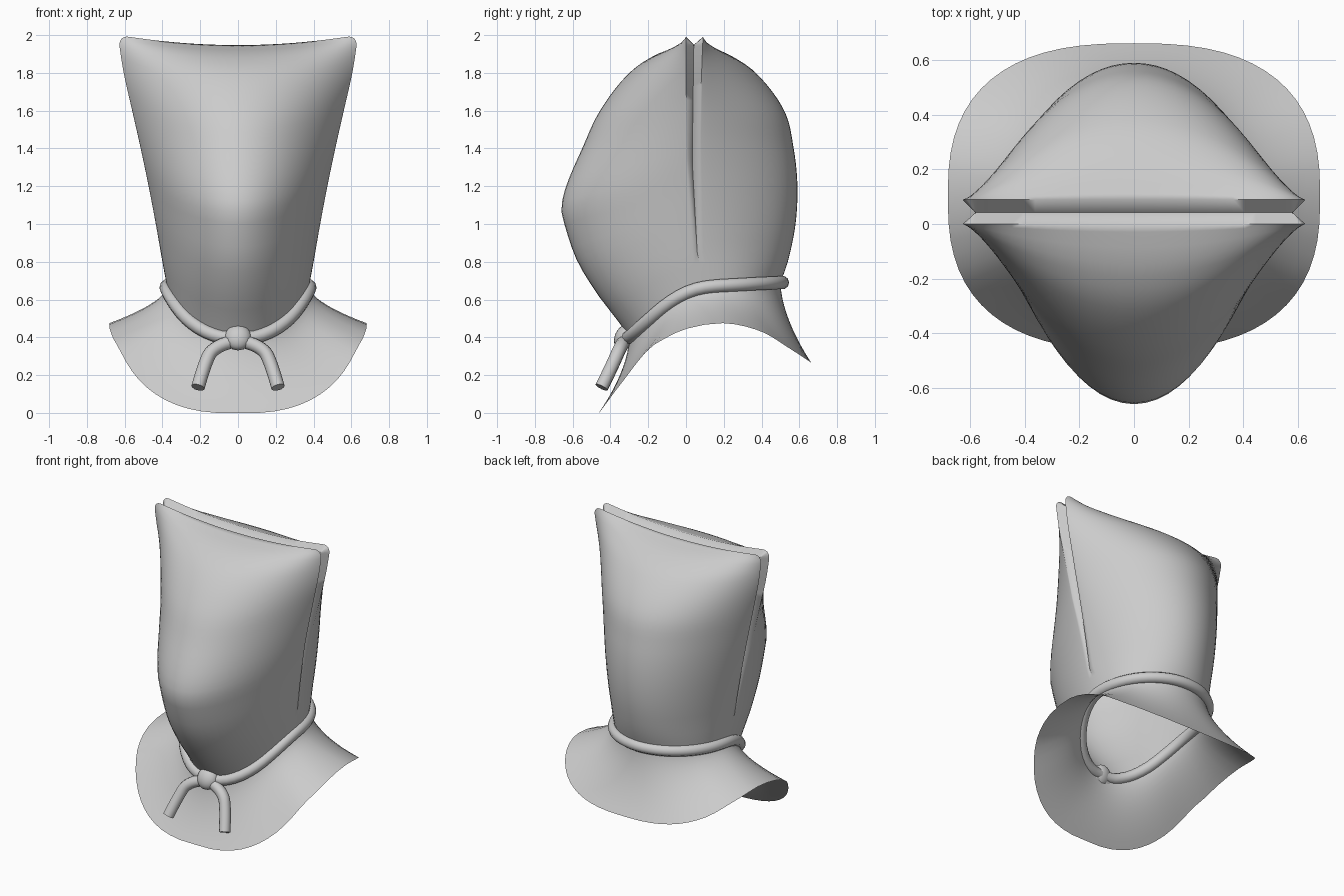
import bpy, bmesh, math
from mathutils import Vector

if "Cube" in bpy.data.objects:
    bpy.data.objects.remove(bpy.data.objects["Cube"])

cloth = bpy.data.materials.new("light_grey")
cloth.diffuse_color = (0.6, 0.6, 0.6, 1)
cloth.use_nodes = True
cloth.node_tree.nodes["Principled BSDF"].inputs["Base Color"].default_value = cloth.diffuse_color


def lerp(table, x):
    """Piecewise linear lookup."""
    if x <= table[0][0]:
        return table[0][1]
    for (x0, y0), (x1, y1) in zip(table, table[1:]):
        if x <= x1:
            return y0 + (y1 - y0) * (x - x0) / (x1 - x0)
    return table[-1][1]


def smooth(table, x):
    """Smooth (Hermite) lookup through the table points."""
    n = len(table)
    x = min(max(x, table[0][0]), table[-1][0])

    def slope(i):
        a, b = table[max(i - 1, 0)], table[min(i + 1, n - 1)]
        return (b[1] - a[1]) / (b[0] - a[0])
    for i in range(n - 1):
        (x0, y0), (x1, y1) = table[i], table[i + 1]
        if x <= x1:
            h = x1 - x0
            t = (x - x0) / h
            return ((2*t**3 - 3*t**2 + 1) * y0 + (t**3 - 2*t**2 + t) * h * slope(i)
                    + (3*t**2 - 2*t**3) * y1 + (t**3 - t**2) * h * slope(i + 1))
    return table[-1][1]


def finish(obj, angle=60):
    obj.data.materials.clear()
    obj.data.materials.append(cloth)
    bpy.ops.object.select_all(action='DESELECT')
    obj.select_set(True)
    bpy.context.view_layer.objects.active = obj
    bpy.ops.object.shade_smooth_by_angle(angle=math.radians(angle))


def mesh_object(name, bm):
    bmesh.ops.remove_doubles(bm, verts=bm.verts, dist=1e-4)
    bmesh.ops.recalc_face_normals(bm, faces=bm.faces)
    me = bpy.data.meshes.new(name)
    bm.to_mesh(me)
    bm.free()
    obj = bpy.data.objects.new(name, me)
    bpy.context.collection.objects.link(obj)
    return obj


def strips(bm, rows, closed=False):
    """Quads between successive rows of vertices."""
    for a, b in zip(rows, rows[1:]):
        n = len(a)
        for i in range(n if closed else n - 1):
            j = (i + 1) % n
            bm.faces.new((a[i], a[j], b[j], b[i]))


# Neckline: an ellipse that dips towards the front
NECK_Z = [(-.30, .40), (-.2, .49), (-.1, .575), (0, .635), (.1, .665), (.3, .68), (.5, .69)]
NECK_W, NECK_D, MID = .375, .40, .10

# Hood profiles, each running from neckline (0) to top seam (1)
WIDTH = [(0, .375), (.1, .4), (.25, .435), (.4, .473), (.55, .515), (.7, .56),
         (.85, .605), (.96, .628), (1, .632)]
FRONT = [(0, -.3), (.065, -.37), (.13, -.45), (.26, -.575), (.39, -.645), (.44, -.66),
         (.517, -.635), (.646, -.55), (.776, -.455), (.905, -.30), (.97, -.15), (1, 0)]
BACK = [(0, .5), (.09, .54), (.247, .58), (.406, .59), (.565, .57), (.724, .52),
        (.883, .37), (.963, .22), (1, .09)]
FRONT_RIM = [(0, .1), (.13, .06), (.5, .01), (.8, 0), (1, 0)]
BACK_RIM = [(0, .1), (.13, .06), (.35, .065), (.6, .07), (1, .09)]
VALLEY = [(0, .1), (.13, .06), (.5, .033), (1, .042)]
GROOVE = [(0, 0), (.13, 0), (.5, .04), (.8, .05), (1, .05)]
FRONT_POWER = [(0, .5), (.4, .8), (1, 1.1)]
BACK_POWER = [(0, .5), (.4, .68), (1, 1.0)]


def top_z(u):
    return 1.947 + .053 * u * u


def round_corner(x, z, r=.06):
    """Rounds off the two upper corners of a panel."""
    a, b = (abs(x) - .572) / r, (z - 1.94) / r
    if a > 0 and b > 0:
        a, b = min(a, 1), min(b, 1)
        x = math.copysign(.572 + r * a * math.sqrt(1 - b * b / 2), x)
        z = 1.94 + r * b * math.sqrt(1 - a * a / 2)
    return x, z


COLS, ROWS = 36, 32
us = [math.sin(math.pi / 2 * (2 * i / COLS - 1)) for i in range(COLS + 1)]
us[COLS // 2] = 0.0
vs = [1 - (1 - j / ROWS) ** 1.5 for j in range(ROWS + 1)]


def base_z(u, side):
    return smooth(NECK_Z, MID + side * NECK_D * math.sqrt(max(0, 1 - u * u)))


def panel_point(u, v, side):
    depth, rim, power = ((FRONT, FRONT_RIM, FRONT_POWER) if side < 0
                         else (BACK, BACK_RIM, BACK_POWER))
    y0 = lerp(rim, v)
    bulge = max(0, 1 - u * u) ** lerp(power, v)
    y = y0 + (smooth(depth, v) - y0) * bulge
    z0 = base_z(u, side)
    x, z = round_corner(u * smooth(WIDTH, v), z0 + v * (top_z(u) - z0))
    return Vector((x, y, z))


def valley_point(u, v):
    g = lerp(GROOVE, v)
    w = smooth(WIDTH, v) - g
    z0 = base_z(1, 1)
    x = max(-w, min(w, u * (w + g)))
    z = min(z0 + v * (top_z(u) - z0), top_z(u) - .05)
    return Vector((x, lerp(VALLEY, v), z))


# Hood: two bulging panels meeting in a groove that fades out down the sides
bm = bmesh.new()
path = ([(0, j) for j in range(ROWS)] + [(i, ROWS) for i in range(COLS + 1)]
        + [(COLS, j) for j in range(ROWS - 1, -1, -1)])
valley = [bm.verts.new(valley_point(us[i], vs[j])) for i, j in path]
for side in (-1, 1):
    grid = [[bm.verts.new(panel_point(u, v, side)) for u in us] for v in vs]
    strips(bm, grid)
    strips(bm, [[grid[j][i] for i, j in path], valley])
finish(mesh_object("hood", bm), 75)

# Collar: flares from the neckline to a wavy hem
HEM_Z = [(-.46, 0), (-.34, .16), (-.2, .335), (-.1, .40), (0, .445), (.2, .475),
         (.4, .43), (.55, .34), (.665, .265)]
N = 64


def hem_point(a):
    s, c = math.sin(a), math.cos(a)
    x = .682 * math.copysign(abs(s) ** (2 / 2.6), s)
    y = MID - .562 * math.copysign(abs(c) ** (2 / 2.6), c)
    return Vector((x, y, smooth(HEM_Z, y)))


def neck_point(a, w=NECK_W, d=NECK_D):
    y = MID - d * math.cos(a)
    return Vector((w * math.sin(a), y, smooth(NECK_Z, y)))


bm = bmesh.new()
rings = []
for k in range(11):
    t = k / 10
    ring = []
    for i in range(N):
        a = 2 * math.pi * i / N
        p, q = neck_point(a), hem_point(a)
        f = t ** 1.7
        ring.append(bm.verts.new((p.x + (q.x - p.x) * f, p.y + (q.y - p.y) * f,
                                  p.z + (q.z - p.z) * t)))
    rings.append(ring)
strips(bm, rings, closed=True)
finish(mesh_object("collar", bm))


def rope(name, points, cyclic, kind='POLY'):
    cu = bpy.data.curves.new(name, 'CURVE')
    cu.dimensions = '3D'
    cu.bevel_depth, cu.bevel_resolution, cu.use_fill_caps = .036, 3, True
    sp = cu.splines.new(kind)
    sp.points.add(len(points) - 1)
    for p, co in zip(sp.points, points):
        p.co = (*co, 1)
    sp.use_cyclic_u = cyclic
    if kind == 'NURBS':
        sp.order_u, sp.use_endpoint_u, sp.resolution_u = 3, True, 5
    obj = bpy.data.objects.new(name, cu)
    bpy.context.collection.objects.link(obj)
    bpy.ops.object.select_all(action='DESELECT')
    obj.select_set(True)
    bpy.context.view_layer.objects.active = obj
    bpy.ops.object.convert(target='MESH')
    finish(bpy.context.view_layer.objects.active)


# Drawstring around the neck, its two hanging ends and the knot
rope("neck_rope", [neck_point(2 * math.pi * i / 56, .38, .41) for i in range(56)], True)
for name, s in (("left_rope_end", -1), ("right_rope_end", 1)):
    rope(name, [(s * .02, -.325, .38), (s * .13, -.345, .355),
                (s * .18, -.39, .25), (s * .212, -.447, .135)], False, 'NURBS')
bpy.ops.mesh.primitive_uv_sphere_add(segments=20, ring_count=12, radius=1,
                                     location=(0, -.325, .40))
knot = bpy.context.object
knot.name = "knot"
knot.scale = (.07, .052, .072)
knot.rotation_euler = (math.radians(-25), 0, 0)
finish(knot)
